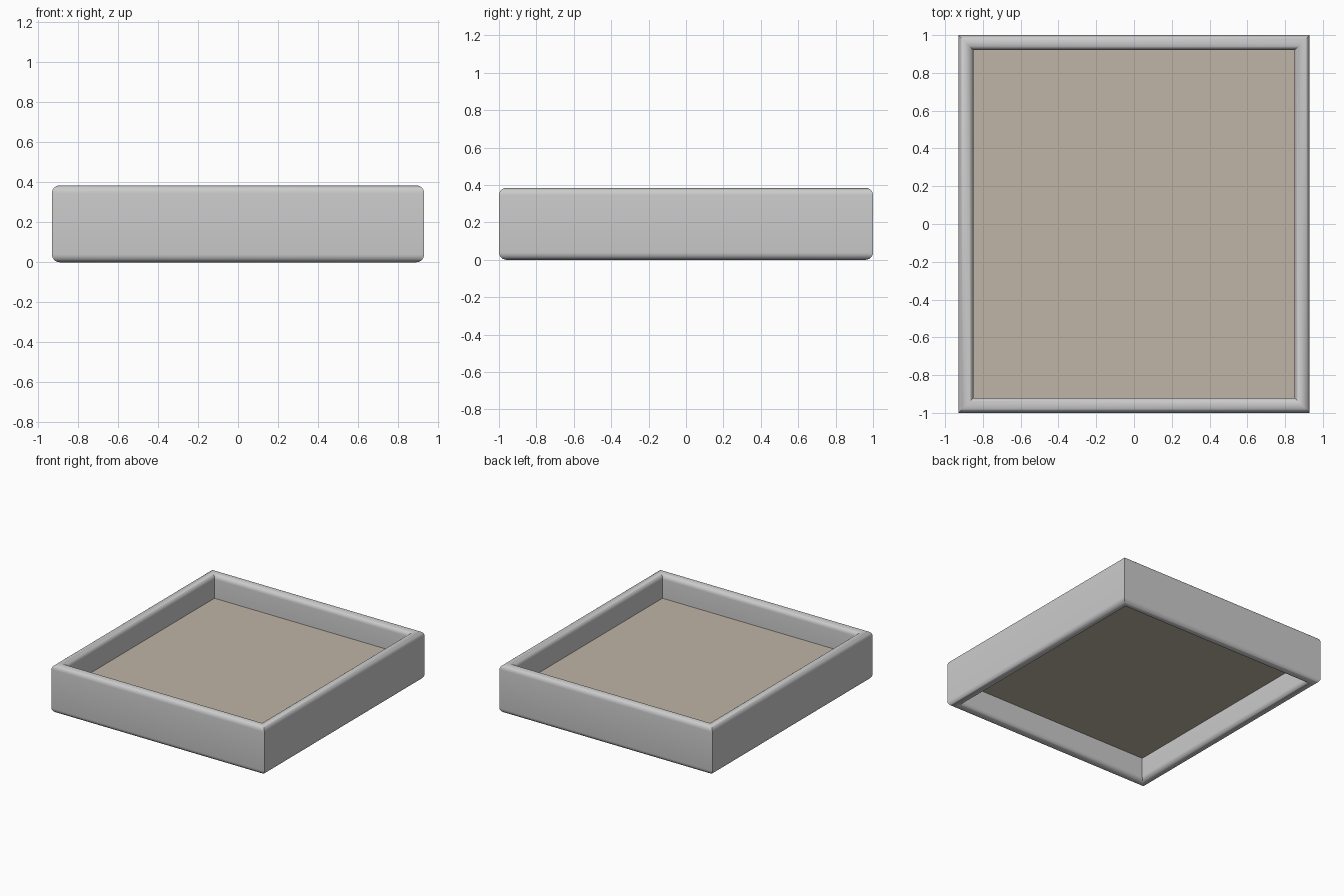
import bpy, bmesh
from math import sin, cos, pi, radians

if "Cube" in bpy.data.objects:
    bpy.data.objects.remove(bpy.data.objects["Cube"])

HX, HY, H, T = 0.93, 1.0, 0.385, 0.08   # outer half sizes, height, wall thickness
R = T / 2                               # full-round top and bottom edges
SEG = 12


def finish(name, bm):
    mesh = bpy.data.meshes.new(name)
    bm.to_mesh(mesh)
    bm.free()
    obj = bpy.data.objects.new(name, mesh)
    bpy.context.collection.objects.link(obj)
    return obj


# stadium cross-section: (distance in from the outer face, height)
profile = [(R - R * cos(pi * i / SEG), H - R + R * sin(pi * i / SEG)) for i in range(SEG + 1)]
profile += [(R + R * cos(pi * i / SEG), R - R * sin(pi * i / SEG)) for i in range(SEG + 1)]

# rim: cross-section swept round a rectangle with mitred corners
bm = bmesh.new()
rings = [[bm.verts.new((sx * (HX - d), sy * (HY - d), z)) for d, z in profile]
         for sx, sy in ((-1, -1), (1, -1), (1, 1), (-1, 1))]
n = len(profile)
for k in range(4):
    a, b = rings[k], rings[(k + 1) % 4]
    for i in range(n):
        j = (i + 1) % n
        bm.faces.new((a[i], b[i], b[j], a[j]))
bmesh.ops.recalc_face_normals(bm, faces=bm.faces)
rim = finish("rim", bm)
bpy.context.view_layer.objects.active = rim
rim.select_set(True)
bpy.ops.object.shade_smooth_by_angle(angle=radians(40))

# thin panel stretched across the middle of the rim
bm = bmesh.new()
bmesh.ops.create_cube(bm, size=1)
bmesh.ops.scale(bm, vec=(2 * (HX - T) + 0.01, 2 * (HY - T) + 0.01, 0.006), verts=bm.verts)
bmesh.ops.translate(bm, vec=(0, 0, H / 2), verts=bm.verts)
panel = finish("panel", bm)
mat = bpy.data.materials.new("beige")
mat.diffuse_color = (0.52, 0.46, 0.38, 1)
mat.use_nodes = True
mat.node_tree.nodes["Principled BSDF"].inputs["Base Color"].default_value = mat.diffuse_color
panel.data.materials.append(mat)
